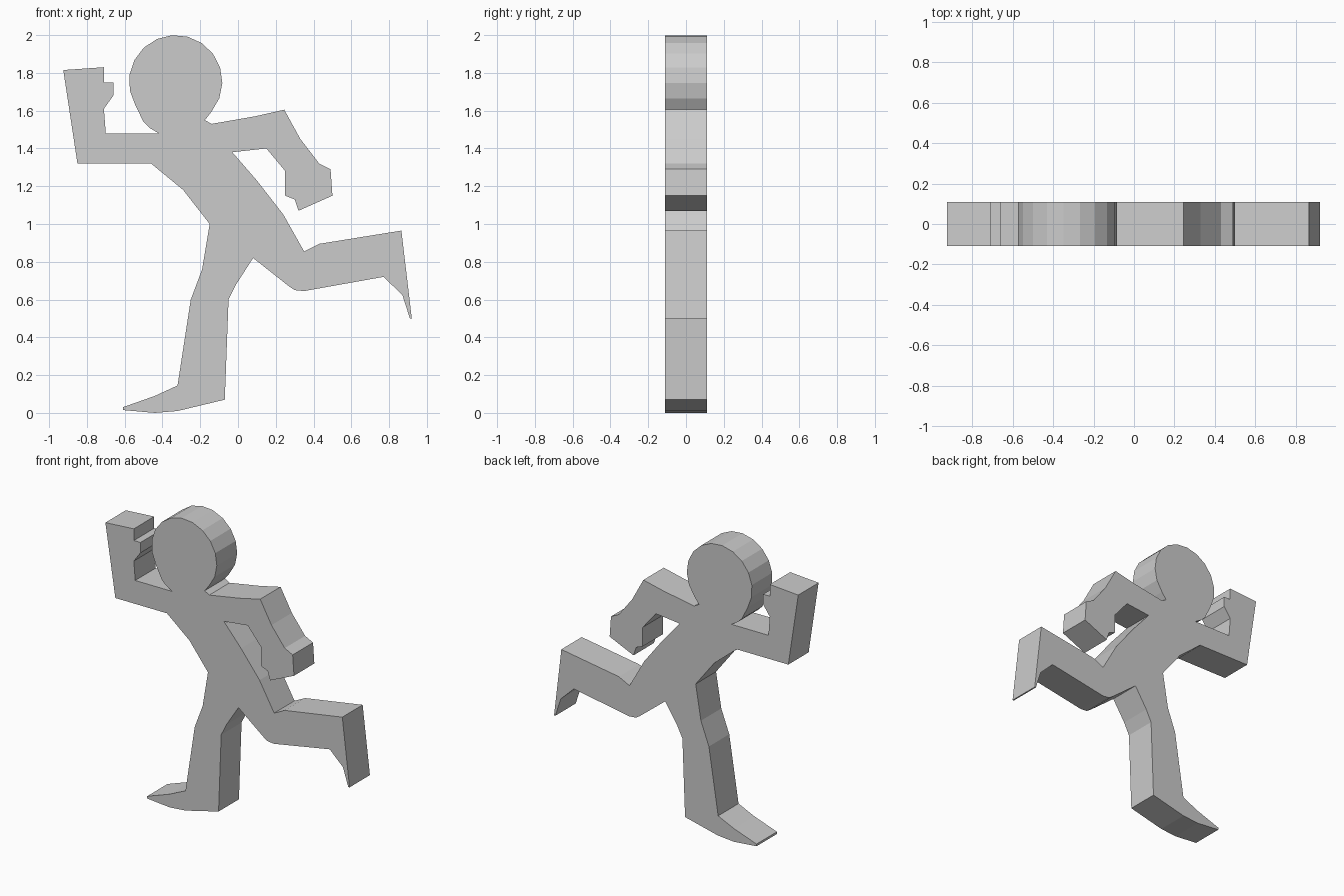
import bpy
import bmesh
from math import cos, sin, radians

HALF_DEPTH = 0.11

if "Cube" in bpy.data.objects:
    bpy.data.objects.remove(bpy.data.objects["Cube"], do_unlink=True)


def make_material(name, colour):
    material = bpy.data.materials.new(name)
    material.use_nodes = True
    material.diffuse_color = colour
    for node in material.node_tree.nodes:
        if node.type == 'BSDF_PRINCIPLED':
            node.inputs["Base Color"].default_value = colour
    return material


def arc(centre_x, centre_z, radius, start, end, segments):
    """Points along a circular arc, angles in degrees."""
    angles = [radians(start + (end - start) * i / segments)
              for i in range(segments + 1)]
    return [(centre_x + radius * cos(a), centre_z + radius * sin(a))
            for a in angles]


def extrude_outline(name, outline, half_depth, material):
    """Flat-sided slab from a closed outline in the xz plane."""
    mesh = bpy.data.meshes.new(name)
    bm = bmesh.new()
    front = bm.faces.new([bm.verts.new((x, -half_depth, z)) for x, z in outline])
    result = bmesh.ops.extrude_face_region(bm, geom=[front], use_keep_orig=True)
    moved = [g for g in result["geom"] if isinstance(g, bmesh.types.BMVert)]
    bmesh.ops.translate(bm, verts=moved, vec=(0, 2 * half_depth, 0))
    bmesh.ops.recalc_face_normals(bm, faces=bm.faces)
    bm.to_mesh(mesh)
    bm.free()
    mesh.materials.append(material)
    obj = bpy.data.objects.new(name, mesh)
    bpy.context.collection.objects.link(obj)
    return obj


# Round head, open at the neck
head = arc(-.33, 1.753, .247, -40, 210, 13)
right_neck = [(-.5, 1.54), (-.47, 1.51), (-.42, 1.48)]

# Raised arm with a fist and thumb
raised_arm = [(-.7, 1.48), (-.71, 1.61), (-.66, 1.68), (-.66, 1.75),
              (-.71, 1.75), (-.71, 1.83), (-.925, 1.815), (-.85, 1.32),
              (-.46, 1.32)]

# Leaning torso, one edge on each side
torso_front = [(-.29, 1.18), (-.15, 1)]
torso_back = [(.24, 1.05), (.1, 1.23), (-.03, 1.38)]

# Standing leg and pointed foot
standing_leg = [(-.19, .76), (-.25, .6), (-.32, .145), (-.44, .09),
                (-.61, .03), (-.61, .015), (-.44, 0), (-.32, .01),
                (-.07, .07), (-.05, .6), (-.01, .68), (.08, .82)]

# Leg kicked out behind
kicking_leg = [(.27, .67), (.3, .65), (.35, .645), (.77, .72),
               (.87, .625), (.91, .5), (.92, .5), (.865, .965),
               (.43, .895), (.35, .855)]

# Lowered arm with a fist
lowered_arm = [(.15, 1.4), (.25, 1.28), (.25, 1.15), (.3, 1.13),
               (.32, 1.07), (.5, 1.15), (.49, 1.29), (.43, 1.32),
               (.33, 1.45), (.245, 1.605), (.09, 1.57)]
left_neck = [(-.14, 1.53), (-.175, 1.55)]

# One continuous body, traced round from the head
grey = make_material("plain grey", (.6, .6, .6, 1))
outline = (head + right_neck + raised_arm + torso_front + standing_leg
           + kicking_leg + torso_back + lowered_arm + left_neck)
extrude_outline("running_figure", outline, HALF_DEPTH, grey)
